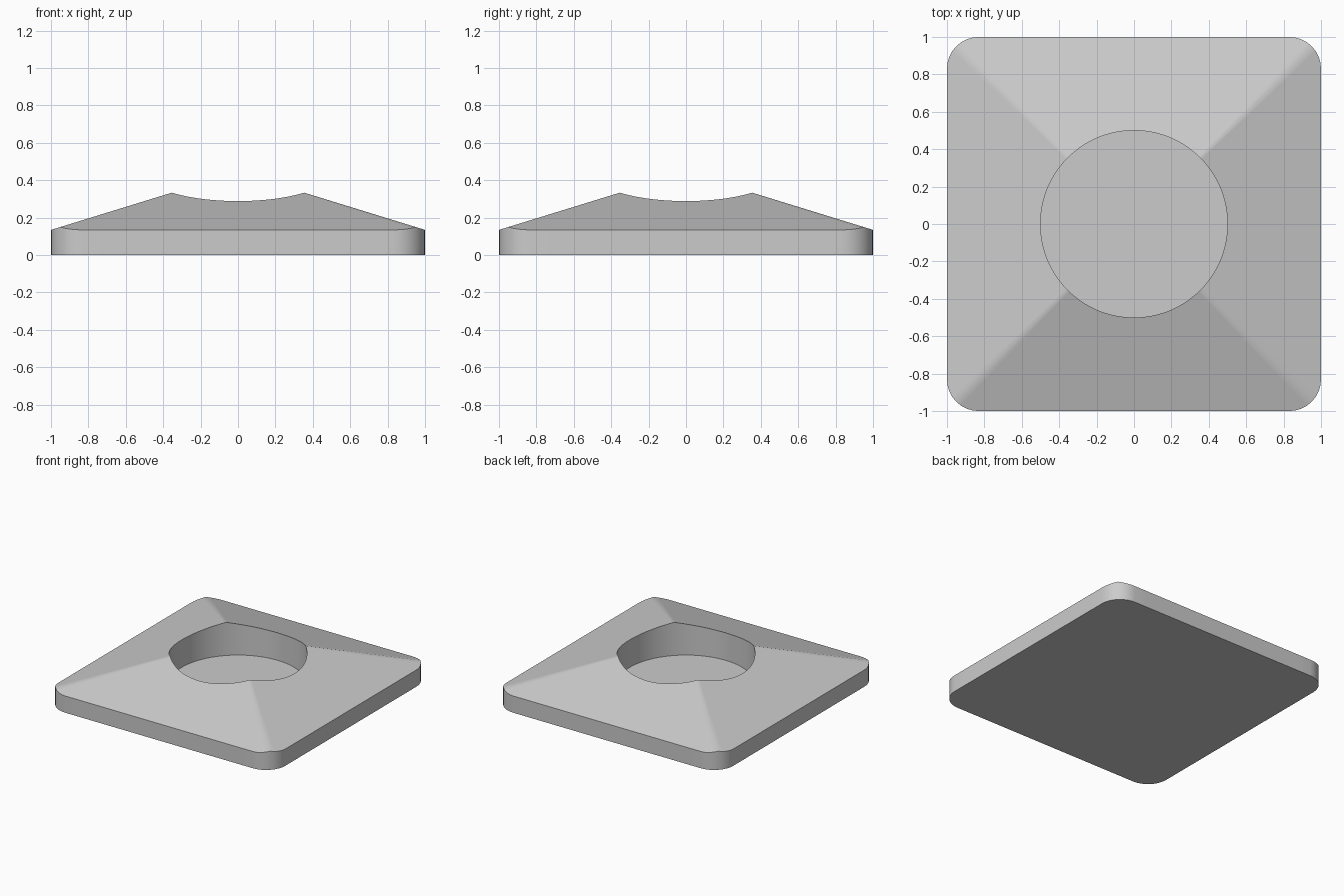
import bpy, bmesh, math

if "Cube" in bpy.data.objects:
    bpy.data.objects.remove(bpy.data.objects["Cube"])

R = 0.17            # corner radius of the plate
EDGE_Z = 0.134      # height at the plate's edge
SLOPE = 0.308       # rise of the four sloping faces
HOLE_R = 0.5
FLOOR_Z = 0.068


def roof(x, y):
    return EDGE_Z + SLOPE * (1 - max(abs(x), abs(y)))


# Rounded square outline: straight side, then corner arc, four times
outline = []
c = 1 - R
limit = math.atan(c)
for quarter in range(4):
    turn = quarter * math.pi / 2
    side = []
    for i in range(21):
        a = -limit + 2 * limit * i / 20
        side.append((1.0, math.tan(a)))
    for i in range(1, 8):
        a = math.pi / 2 * i / 8
        side.append((c + R * math.cos(a), c + R * math.sin(a)))
    for x, y in side:
        outline.append((x * math.cos(turn) - y * math.sin(turn),
                        x * math.sin(turn) + y * math.cos(turn)))

# Round hole points lie on the same rays as the outline points
hole = []
for x, y in outline:
    d = math.hypot(x, y)
    hole.append((x / d * HOLE_R, y / d * HOLE_R))

bm = bmesh.new()
rings = [
    [bm.verts.new((x, y, 0)) for x, y in outline],
    [bm.verts.new((x, y, roof(x, y))) for x, y in outline],
    [bm.verts.new((x, y, roof(x, y))) for x, y in hole],
    [bm.verts.new((x, y, FLOOR_Z)) for x, y in hole],
]

# Side wall, sloping top and hole wall
n = len(outline)
for lower, upper in zip(rings, rings[1:]):
    for i in range(n):
        j = (i + 1) % n
        bm.faces.new((lower[i], lower[j], upper[j], upper[i]))

# Underside and hole floor
bm.faces.new(rings[0][::-1])
bm.faces.new(rings[3])

mesh = bpy.data.meshes.new("base_plate")
bm.to_mesh(mesh)
bm.free()
plate = bpy.data.objects.new("base_plate", mesh)
bpy.context.collection.objects.link(plate)

grey = bpy.data.materials.new("grey")
grey.diffuse_color = (0.6, 0.6, 0.6, 1)
grey.use_nodes = True
grey.node_tree.nodes["Principled BSDF"].inputs["Base Color"].default_value = grey.diffuse_color
mesh.materials.append(grey)

bpy.context.view_layer.objects.active = plate
plate.select_set(True)
bpy.ops.object.shade_smooth_by_angle(angle=math.radians(30))
